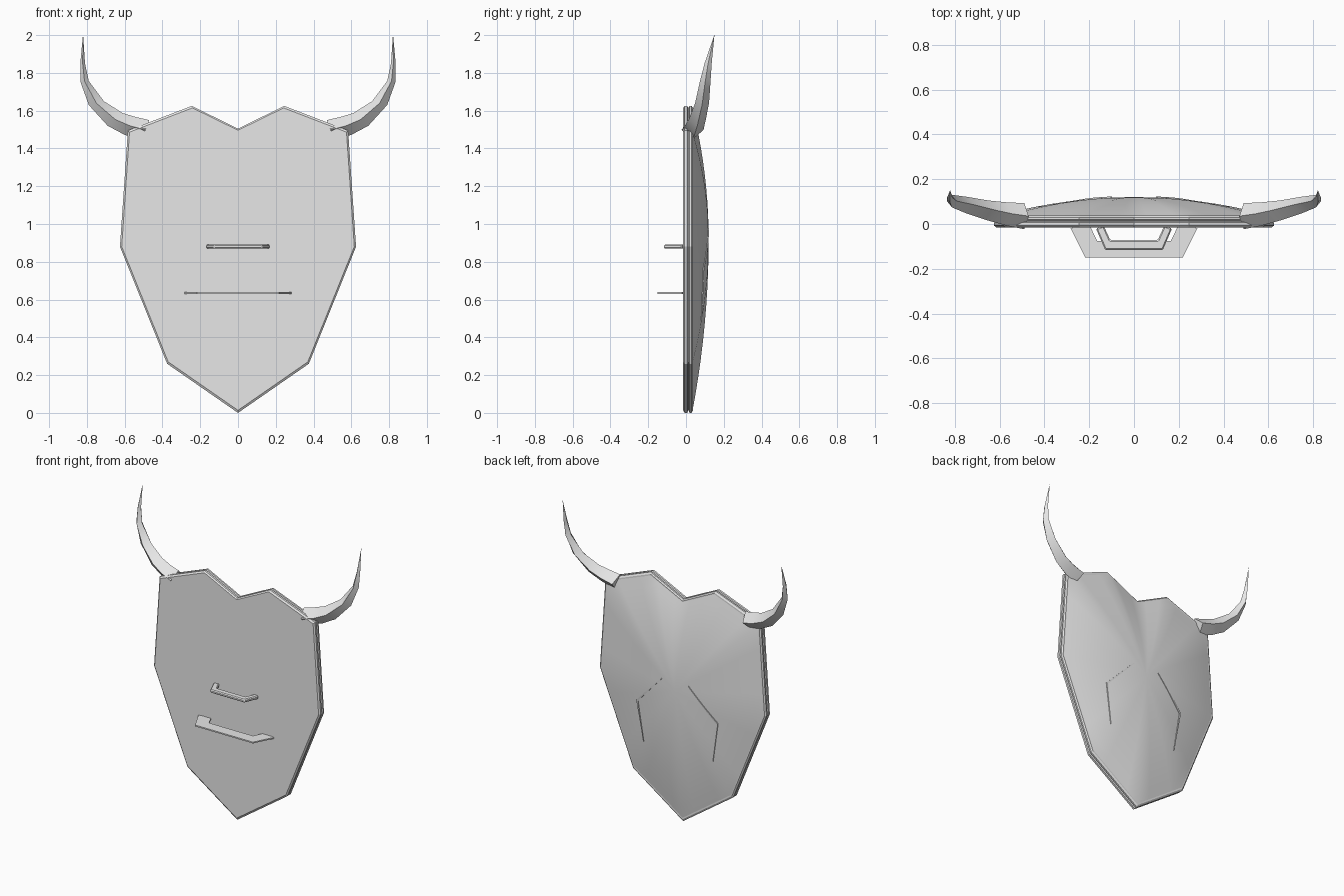
import bpy, bmesh, math
from mathutils import Vector

if "Cube" in bpy.data.objects:
    bpy.data.objects.remove(bpy.data.objects["Cube"])

grey = bpy.data.materials.new("plain_grey")
grey.diffuse_color = (0.8, 0.8, 0.8, 1)
grey.use_nodes = True
grey.node_tree.nodes["Principled BSDF"].inputs["Base Color"].default_value = grey.diffuse_color


def loft(name, rings, close=True, cap=True, smooth_angle=None):
    """Skin a series of equal-length point rings into one object."""
    bm = bmesh.new()
    vr = [[bm.verts.new(p) for p in r] for r in rings]
    n = len(rings[0])
    for a, b in zip(vr, vr[1:]):
        for i in range(n if close else n - 1):
            j = (i + 1) % n
            bm.faces.new((a[i], a[j], b[j], b[i]))
    if cap:
        bm.faces.new(vr[0][::-1])
        bm.faces.new(vr[-1])
    bmesh.ops.remove_doubles(bm, verts=bm.verts, dist=0.0003)
    bmesh.ops.recalc_face_normals(bm, faces=bm.faces)
    me = bpy.data.meshes.new(name)
    bm.to_mesh(me)
    bm.free()
    me.materials.append(grey)
    ob = bpy.data.objects.new(name, me)
    bpy.context.collection.objects.link(ob)
    if smooth_angle:
        bpy.ops.object.select_all(action='DESELECT')
        ob.select_set(True)
        bpy.context.view_layer.objects.active = ob
        bpy.ops.object.shade_smooth_by_angle(angle=math.radians(smooth_angle))
    return ob


# Shield outline (x, z), right half mirrored to the left
half = [(0, 1.505), (0.245, 1.625), (0.583, 1.495), (0.625, 0.88), (0.375, 0.26), (0, 0)]
outline = half + [(-x, z) for x, z in half[-2:0:-1]]
CZ = 0.92


def outline_ring(y, s, pts=outline):
    return [(x * s, y, CZ + (z - CZ) * s) for x, z in pts]


# Flat plate with a rounded, grooved rim
loft("shield_plate", [outline_ring(y, s) for y, s in (
    (-0.015, 0.985), (-0.007, 1), (0.007, 1), (0.011, 0.987),
    (0.015, 0.987), (0.019, 1), (0.03, 1), (0.037, 0.985))])

# Domed outer face, smooth
fine = []
for (x0, z0), (x1, z1) in zip(outline, outline[1:] + outline[:1]):
    fine += [(x0 + (x1 - x0) * k / 4, z0 + (z1 - z0) * k / 4) for k in range(4)]


def dome_y(t):
    return 0.035 + 0.085 * (1 - t ** 2)


steps = [1 - k / 10 for k in range(10)] + [0.0001]
loft("shield_dome", [outline_ring(dome_y(t), 0.985 * t, fine) for t in steps],
     cap=False, smooth_angle=35)


def radius_fraction(x, z):
    """How far a point lies from the centre (0) to the outline (1)."""
    best = 0
    for a, b in zip(outline, outline[1:] + outline[:1]):
        ax, az, bx, bz = a[0], a[1] - CZ, b[0], b[1] - CZ
        det = ax * bz - bx * az
        u = (x * bz - bx * (z - CZ)) / det
        v = (ax * (z - CZ) - x * az) / det
        if u >= -1e-6 and v >= -1e-6:
            best = u + v
    return best / 0.985


for side, s in (("right", 1), ("left", -1)):
    # Thin bent marking that follows the dome
    path = [Vector(p) for p in ((0.10, 0.975), (0.30, 0.765), (0.26, 0.49))]
    rings = []
    for seg in range(2):
        a, b = path[seg], path[seg + 1]
        for k in range(5 if seg == 0 else 6):
            p = a.lerp(b, k / 5)
            w = 0.006 * (0.4 + 0.6 * k / 5 if seg == 0 else 1 - 0.95 * k / 5)
            y = dome_y(radius_fraction(p.x, p.y))
            rings.append([(s * (p.x + dx * w), y + dy, p.y + dx * w * 0.4)
                          for dx, dy in ((-1, -0.003), (1, -0.003), (1, 0.005), (-1, 0.005))])
    loft(side + "_marking", rings)

    # Four-sided curved horn: outer xz, inner xz, y centre, y half-depth
    horn = [((0.51, 1.447), (0.47, 1.55), 0.035, 0.058),
            ((0.60, 1.472), (0.54, 1.566), 0.045, 0.052),
            ((0.69, 1.52), (0.61, 1.587), 0.06, 0.045),
            ((0.79, 1.63), (0.71, 1.65), 0.085, 0.037),
            ((0.835, 1.755), (0.79, 1.757), 0.102, 0.028),
            ((0.835, 1.85), (0.81, 1.85), 0.117, 0.019),
            ((0.821, 2.0), (0.820, 2.0), 0.15, 0.0005)]
    rings = []
    for (ox, oz), (ix, iz), yc, yd in horn:
        mx, mz = (ox + ix) / 2, (oz + iz) / 2
        rings.append([(s * ox, yc, oz), (s * mx, yc - yd, mz),
                      (s * ix, yc, iz), (s * mx, yc + yd, mz)])
    loft(side + "_horn", rings, smooth_angle=40)


def handle(name, outer, inner, z, thick):
    """Bracket-shaped grip: outer and inner (x, y) edge, mirrored in x."""
    outer = outer + [(-x, y) for x, y in outer[::-1]]
    inner = inner + [(-x, y) for x, y in inner[::-1]]
    h = thick / 2
    return loft(name, [[(*o, z - h), (*o, z + h), (*i, z + h), (*i, z - h)]
                       for o, i in zip(outer, inner)])


# Hand grip (chunky, bevelled) and flat arm strap
grip = handle("hand_grip", [(-0.17, -0.02), (-0.128, -0.117)],
              [(-0.135, -0.008), (-0.106, -0.072)], 0.88, 0.022)
bev = grip.modifiers.new("soft_edges", 'BEVEL')
bev.width = 0.006
bev.segments = 1
handle("arm_strap", [(-0.24, -0.005), (-0.283, -0.02), (-0.217, -0.15)],
       [(-0.19, -0.005), (-0.195, -0.012), (-0.165, -0.075)], 0.635, 0.009)
